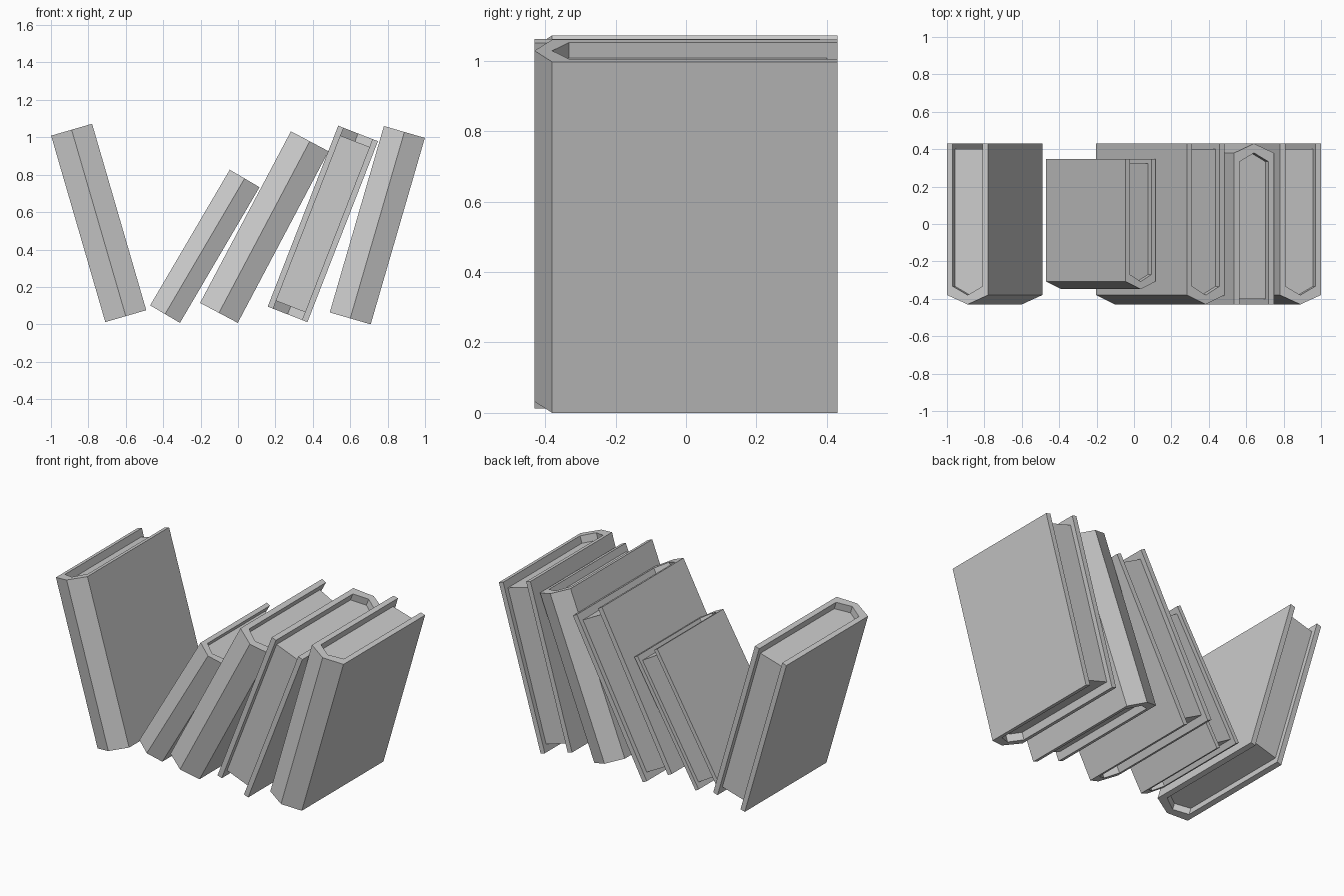
import bpy, bmesh
from math import radians, sin, pi
from mathutils import Matrix

if "Cube" in bpy.data.objects:
    bpy.data.objects.remove(bpy.data.objects["Cube"])

W, H, D = 0.114, 1.038, 0.43     # half thickness, height, half depth of a full-size book
T = 0.031                        # cover thickness


def prism(name, profile, z0, z1, matrix):
    """Extrude a plan outline upward and place it."""
    bm = bmesh.new()
    face = bm.faces.new([bm.verts.new((x, y, z0)) for x, y in profile])
    top = bmesh.ops.extrude_face_region(bm, geom=[face])["geom"]
    verts = [v for v in top if isinstance(v, bmesh.types.BMVert)]
    bmesh.ops.translate(bm, verts=verts, vec=(0, 0, z1 - z0))
    bmesh.ops.recalc_face_normals(bm, faces=bm.faces)
    mesh = bpy.data.meshes.new(name)
    bm.to_mesh(mesh)
    bm.free()
    obj = bpy.data.objects.new(name, mesh)
    obj.matrix_world = matrix
    bpy.context.collection.objects.link(obj)


def book(name, x, zmin, lean, scale=1.0, turn=0.0):
    """Book leaning in the x-z plane; x is the middle of its bottom edge."""
    a = radians(lean)
    z = zmin + W * scale * abs(sin(a))
    m = (Matrix.Translation((x, 0, z)) @ Matrix.Rotation(a, 4, 'Y')
         @ Matrix.Rotation(turn, 4, 'Z') @ Matrix.Scale(scale, 4))
    i = W - T
    # cover with a pointed spine
    outer = [(-W, D), (-W, -0.38), (0, -D), (W, -0.38), (W, D)]
    inner = [(i, D), (i, -0.333), (0, -0.38), (-i, -0.333), (-i, D)]
    prism(name + "_cover", outer + inner, 0, H, m)
    # recessed page block
    pages = [(-i, 0.40), (-i, -0.333), (0, -0.38), (i, -0.333), (i, 0.40)]
    prism(name + "_pages", pages, 0.045, H - 0.045, m)


book("left_book", -0.60, 0.012, -16.2)
book("small_book", -0.39, 0.008, 30.4, scale=0.81)
book("middle_book", -0.102, 0.008, 27.9)
book("reversed_book", 0.265, 0.012, 21.3, turn=pi)
book("right_book", 0.60, 0.0, 16.2)
